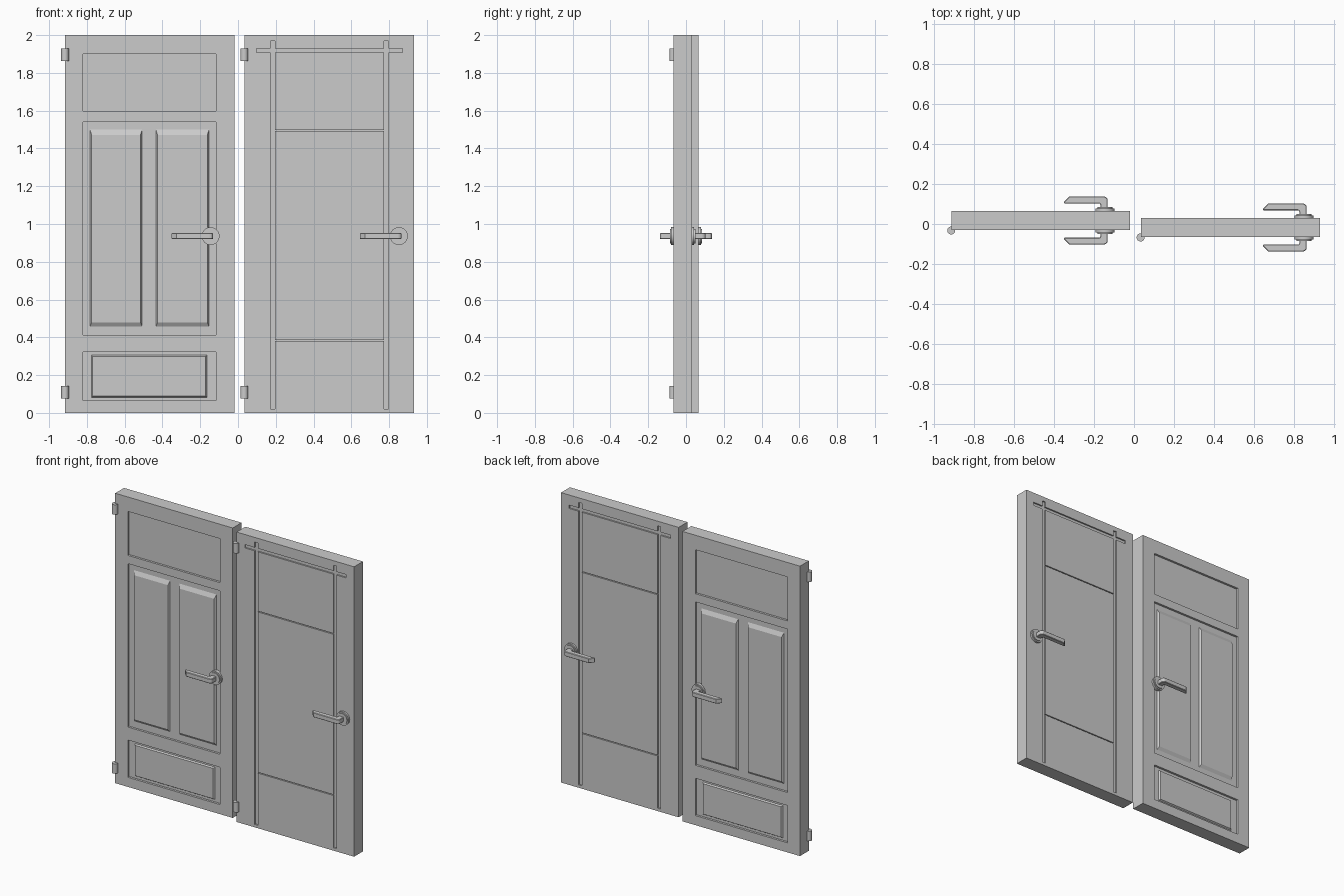
import bpy, bmesh, math
from mathutils import Matrix

if "Cube" in bpy.data.objects:
    bpy.data.objects.remove(bpy.data.objects["Cube"])

HALF = 0.048      # half door thickness
HANDLE_Z = 0.936


def make(name, bm):
    bmesh.ops.recalc_face_normals(bm, faces=bm.faces)
    me = bpy.data.meshes.new(name)
    bm.to_mesh(me)
    bm.free()
    ob = bpy.data.objects.new(name, me)
    bpy.context.collection.objects.link(ob)
    return ob


def activate(ob):
    bpy.ops.object.select_all(action='DESELECT')
    ob.select_set(True)
    bpy.context.view_layer.objects.active = ob


def box(name, x0, x1, y0, y1, z0, z1):
    bm = bmesh.new()
    bmesh.ops.create_cube(bm, size=1)
    for v in bm.verts:
        v.co = (x0 if v.co.x < 0 else x1, y0 if v.co.y < 0 else y1,
                z0 if v.co.z < 0 else z1)
    return make(name, bm)


def cut_both_sides(door, yc, rects, depth):
    """Sink rectangles (x0, x1, z0, z1) into the front and back faces."""
    activate(door)
    for x0, x1, z0, z1 in rects:
        for s in (-1, 1):
            ys = sorted((yc + s * (HALF - depth), yc + s * (HALF + 0.05)))
            cutter = box("cutter", x0, x1, *ys, z0, z1)
            cutter.hide_render = True
            mod = door.modifiers.new("cut", 'BOOLEAN')
            mod.operation, mod.solver, mod.object = 'DIFFERENCE', 'EXACT', cutter
            bpy.ops.object.modifier_apply(modifier=mod.name)
            bpy.data.objects.remove(cutter)


def raised_panel(name, rect, yc, s, floor, height, side, bottom, top):
    """Bevelled field standing on the floor of a recess."""
    x0, x1, z0, z1 = rect
    ya, yb = yc + s * (floor - 0.004), yc + s * (floor + height)
    bm = bmesh.new()
    loops = []
    for y, a, b, c in ((ya, 0, 0, 0), (yb, side, bottom, top)):
        loops.append([bm.verts.new(p) for p in (
            (x0 + a, y, z0 + b), (x1 - a, y, z0 + b),
            (x1 - a, y, z1 - c), (x0 + a, y, z1 - c))])
    for loop in loops:
        bm.faces.new(loop)
    for i in range(4):
        j = (i + 1) % 4
        bm.faces.new((loops[0][i], loops[0][j], loops[1][j], loops[1][i]))
    return make(name, bm)


def cylinder(name, r, length, loc, rot=None):
    bm = bmesh.new()
    m = Matrix.Translation(loc) @ (rot or Matrix())
    bmesh.ops.create_cone(bm, cap_ends=True, segments=32, radius1=r, radius2=r,
                          depth=length, matrix=m)
    ob = make(name, bm)
    activate(ob)
    bpy.ops.object.shade_smooth_by_angle(angle=math.radians(35))
    return ob


def handle(prefix, x, yc, s):
    """Stepped round rose and a bent lever on one side (s) of a door."""
    turn = Matrix.Rotation(math.pi / 2, 4, 'X')
    for part, r, out in (("rose", 0.047, 0.013), ("rose_collar", 0.038, 0.019)):
        cylinder(f"{prefix}_{part}", r, out + 0.01,
                 (x, yc + s * (HALF + (out - 0.01) / 2), HANDLE_Z), turn)
    # plan profile: (x offset, distance from door centre)
    prof = [(-0.023, 0.045), (-0.023, 0.078), (-0.026, 0.084), (-0.030, 0.086),
            (-0.206, 0.086), (-0.206, 0.093), (-0.180, 0.120), (-0.005, 0.120)]
    for k in range(1, 5):
        a = math.pi / 2 * (1 - k / 4)
        prof.append((-0.005 + 0.018 * math.cos(a), 0.102 + 0.018 * math.sin(a)))
    prof.append((0.013, 0.045))
    bm = bmesh.new()
    f = bm.faces.new([bm.verts.new((x + px, yc + s * py, HANDLE_Z - 0.016))
                      for px, py in prof])
    ext = bmesh.ops.extrude_face_region(bm, geom=[f])
    bmesh.ops.translate(bm, vec=(0, 0, 0.032),
                        verts=[g for g in ext["geom"] if isinstance(g, bmesh.types.BMVert)])
    ob = make(prefix + "_lever", bm)
    bev = ob.modifiers.new("soft_edges", 'BEVEL')
    bev.width, bev.segments, bev.limit_method = 0.003, 1, 'ANGLE'
    bev.angle_limit = math.radians(50)


def fittings(prefix, hinge_x, handle_x, yc):
    for s, side in ((-1, "front"), (1, "back")):
        handle(f"{prefix}_{side}", handle_x, yc, s)
    for level, z in (("lower", 0.109), ("upper", 1.896)):
        cylinder(f"{prefix}_{level}_hinge", 0.02, 0.068, (hinge_x, yc - HALF - 0.002, z))


# Panelled door
YL = 0.0175
left = box("panelled_door", -0.916, -0.019, YL - HALF, YL + HALF, 0, 2)
cut_both_sides(left, YL, [(-0.82, -0.117, 1.597, 1.90), (-0.82, -0.117, 0.413, 1.54),
                          (-0.82, -0.117, 0.066, 0.323)], 0.015)
for s, side in ((-1, "front"), (1, "back")):
    for i, (x0, x1) in enumerate(((-0.786, -0.505), (-0.437, -0.151))):
        raised_panel(f"tall_panel_{side}_{i}", (x0, x1, 0.451, 1.508), YL, s,
                     HALF - 0.015, 0.013, 0.011, 0.027, 0.036)
    raised_panel(f"low_panel_{side}", (-0.78, -0.161, 0.08, 0.308), YL, s,
                 HALF - 0.015, 0.010, 0.011, 0.009, 0.009)
fittings("panelled_door", -0.916, -0.145, YL)

# Grooved door
YR = -0.0175
right = box("grooved_door", 0.035, 0.932, YR - HALF, YR + HALF, 0, 2)
cut_both_sides(right, YR, [(0.173, 0.197, 0.02, 1.968), (0.773, 0.798, 0.02, 1.968),
                           (0.098, 0.872, 1.907, 1.930), (0.19, 0.78, 1.492, 1.498),
                           (0.19, 0.78, 0.380, 0.386)], 0.01)
fittings("grooved_door", 0.033, 0.852, YR)
